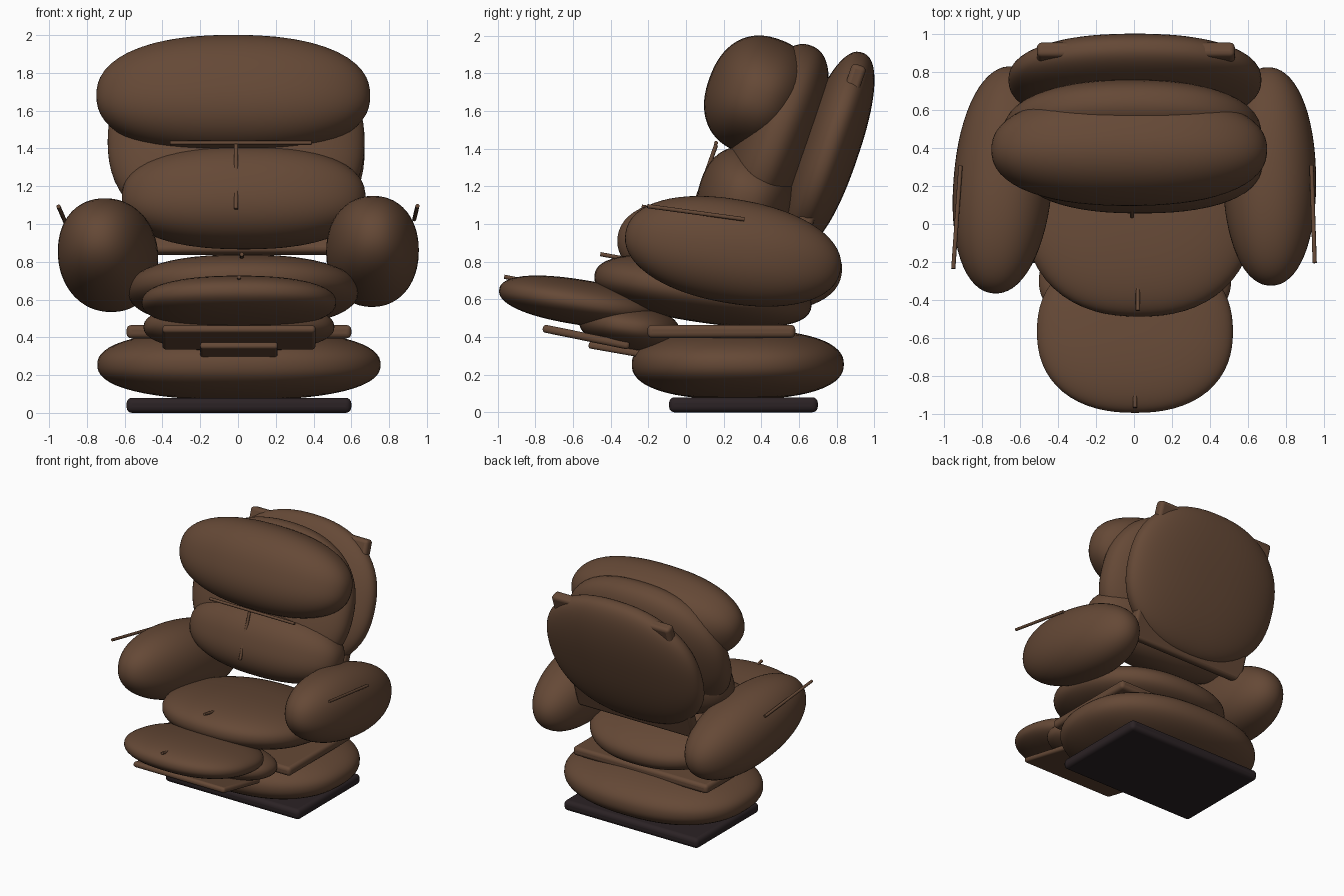
import bpy
import math
from mathutils import Vector

if "Cube" in bpy.data.objects:
    bpy.data.objects.remove(bpy.data.objects["Cube"])


def material(name, rgb):
    m = bpy.data.materials.new(name)
    m.diffuse_color = (*rgb, 1)
    m.use_nodes = True
    m.node_tree.nodes["Principled BSDF"].inputs["Base Color"].default_value = m.diffuse_color
    return m


BROWN = material("brown leather", (0.13, 0.066, 0.037))
DARK = material("dark base", (0.024, 0.016, 0.018))


def cushion(name, centre, radii, tilt=0, yaw=0, fullness=2.3):
    """Smooth stuffed pad (superellipsoid); negative tilt leans it backwards."""
    bpy.ops.mesh.primitive_uv_sphere_add(segments=64, ring_count=32, radius=1)
    ob = bpy.context.object
    ob.name = name
    for v in ob.data.vertices:
        v.co /= sum(abs(c) ** fullness for c in v.co) ** (1 / fullness)
    ob.scale = radii
    ob.location = centre
    ob.rotation_euler = (math.radians(tilt), 0, math.radians(yaw))
    ob.data.materials.append(BROWN)
    bpy.ops.object.shade_smooth()
    return ob


def board(name, centre, size, tilt=0, bevel=0.025, mat=BROWN):
    """Box with rounded edges."""
    bpy.ops.mesh.primitive_cube_add(size=1)
    ob = bpy.context.object
    ob.name = name
    ob.scale = size
    bpy.ops.object.transform_apply(location=False, rotation=False, scale=True)
    ob.location = centre
    ob.rotation_euler = (math.radians(tilt), 0, 0)
    mod = ob.modifiers.new("rounding", "BEVEL")
    mod.width = bevel
    mod.segments = 4
    ob.data.materials.append(mat)
    bpy.ops.object.shade_smooth_by_angle(angle=math.radians(30))
    return ob


def seam(name, a, b, radius=0.011):
    """Thin piping rod between two points."""
    a, b = Vector(a), Vector(b)
    d = b - a
    bpy.ops.mesh.primitive_cylinder_add(vertices=12, radius=radius,
                                        depth=d.length, location=(a + b) / 2)
    ob = bpy.context.object
    ob.name = name
    ob.rotation_euler = d.to_track_quat('Z', 'Y').to_euler()
    ob.data.materials.append(BROWN)
    bpy.ops.object.shade_smooth_by_angle(angle=math.radians(40))
    return ob


# Base
board("base_plate", (0.005, 0.305, 0.04), (1.19, 0.79, 0.08), bevel=0.03, mat=DARK)
cushion("base_cushion", (0.005, 0.275, 0.255), (0.75, 0.563, 0.187), fullness=2.35)
board("seat_frame", (0.005, 0.188, 0.43), (1.19, 0.785, 0.07))

# Seat
cushion("seat_cushion", (0.027, 0.09, 0.645), (0.61, 0.582, 0.168), -8.5)

# Footrest
cushion("footrest_cushion", (0.005, -0.565, 0.585), (0.515, 0.432, 0.12), -9)
cushion("footrest_inner_cushion", (0.005, -0.3, 0.455), (0.505, 0.27, 0.122), -9)
board("footrest_board", (0.005, -0.53, 0.4), (0.81, 0.47, 0.042), -11.5, 0.018)
board("footrest_bracket", (0.005, -0.31, 0.322), (0.41, 0.42, 0.036), -10, 0.014)

# Backrest
cushion("lumbar_cushion", (0.03, 0.325, 1.14), (0.645, 0.262, 0.268), -17, fullness=2.35)
cushion("back_cushion", (-0.01, 0.47, 1.435), (0.68, 0.207, 0.548), -21)
cushion("head_pillow", (-0.025, 0.39, 1.68), (0.725, 0.282, 0.318), -20)
cushion("back_shell", (0.005, 0.757, 1.39), (0.665, 0.158, 0.55), -19)
board("back_board", (0.01, 0.75, 1.342), (1.04, 0.08, 1.06), -19)

# Armrests
cushion("left_armrest", (-0.688, 0.232, 0.835), (0.26, 0.605, 0.282), -10, -5, 2.15)
cushion("right_armrest", (0.712, 0.25, 0.855), (0.245, 0.58, 0.276), -10, 1, 2.15)

# Piping
seam("head_pillow_seam", (-0.36, 0.16, 1.43), (0.39, 0.16, 1.43))
seam("lumbar_seam", (-0.01, 0.16, 1.42), (-0.01, 0.04, 1.08))
seam("seat_seam", (0.02, -0.455, 0.84), (0.02, -0.24, 0.80))
seam("footrest_seam", (0.005, -0.965, 0.72), (0.005, -0.84, 0.695))
seam("left_arm_seam", (-0.95, -0.235, 1.092), (-0.912, 0.305, 1.005))
seam("right_arm_seam", (0.95, -0.205, 1.095), (0.933, 0.31, 1.025))
